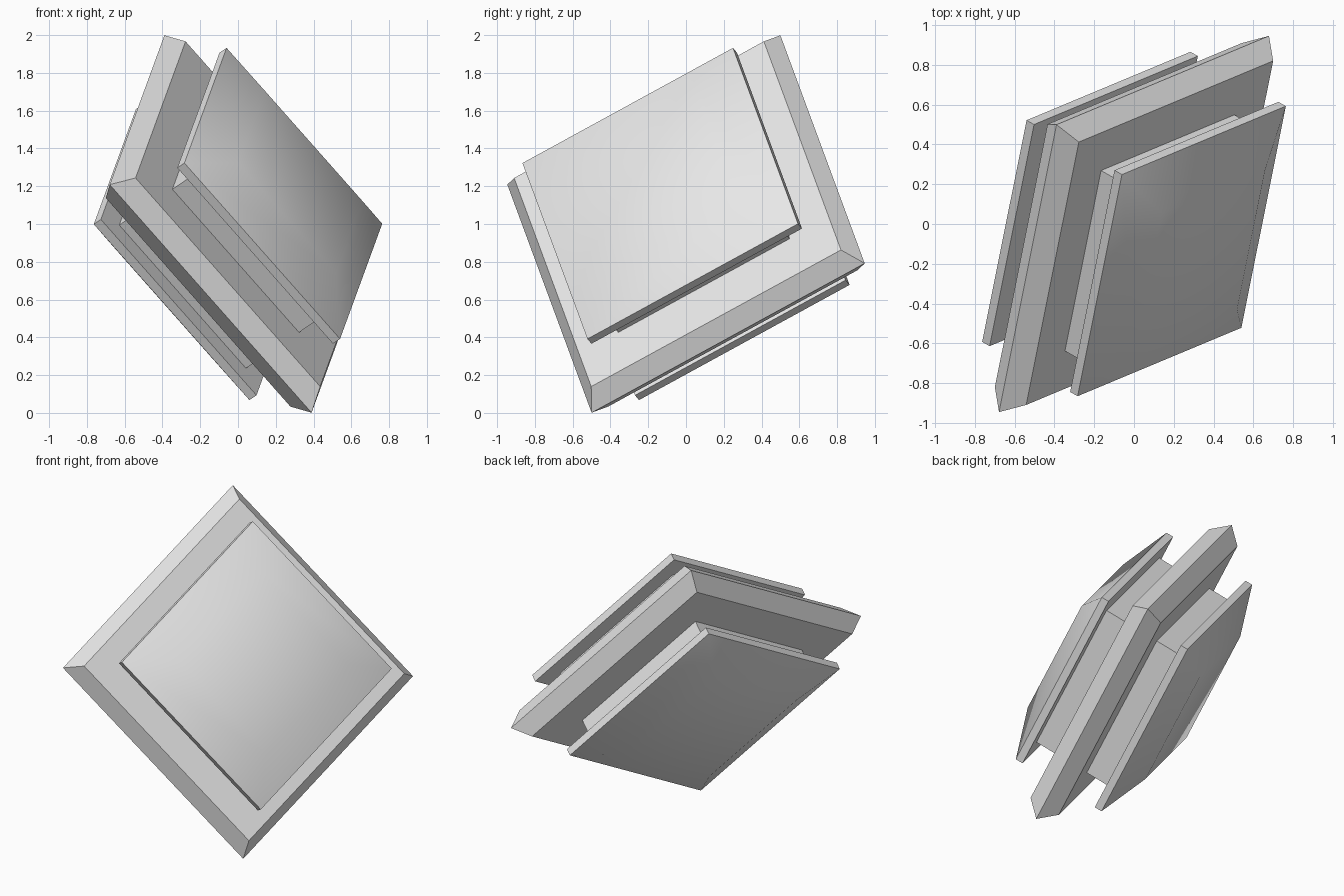
import bpy
import math
from mathutils import Matrix, Vector

cube = bpy.data.objects.get("Cube")
if cube:
    bpy.data.objects.remove(cube, do_unlink=True)

# Single grey material
grey = bpy.data.materials.new("plain_grey")
grey.use_nodes = True
colour = (0.8, 0.8, 0.8, 1)
grey.diffuse_color = colour
grey.node_tree.nodes["Principled BSDF"].inputs["Base Color"].default_value = colour

# Tilted frame of the square stack, raised to stand on its lowest corner
u = Vector((0.173, 0.864, 0.4725)).normalized()
n = Vector((0.750, -0.427, 0.506))
n = (n - u * n.dot(u)).normalized()
v = n.cross(u)
frame = Matrix.Translation((0, 0, 1)) @ Matrix((u, v, n)).transposed().to_4x4()


def square_loft(name, rings, smooth=False):
    """Stack of square rings given as (half side, height), capped at both ends."""
    corners = [(1, 1), (-1, 1), (-1, -1), (1, -1)]
    verts = [(x * s, y * s, h) for s, h in rings for x, y in corners]
    faces = [(3, 2, 1, 0)]
    for r in range(len(rings) - 1):
        for i in range(4):
            a, b = r * 4 + i, r * 4 + (i + 1) % 4
            faces.append((a, b, b + 4, a + 4))
    top = 4 * (len(rings) - 1)
    faces.append((top, top + 1, top + 2, top + 3))
    mesh = bpy.data.meshes.new(name)
    mesh.from_pydata(verts, [], faces)
    mesh.materials.append(grey)
    obj = bpy.data.objects.new(name, mesh)
    bpy.context.collection.objects.link(obj)
    obj.matrix_world = frame
    if smooth:
        bpy.ops.object.select_all(action='DESELECT')
        obj.select_set(True)
        bpy.context.view_layer.objects.active = obj
        bpy.ops.object.shade_smooth_by_angle(angle=math.radians(45))
    return obj


# Central slab with a ridged rim
square_loft("centre_slab", [(0.765, -0.105), (0.8365, 0), (0.765, 0.105)])

# Neck and cushion-topped plate on each side
half_turn = Matrix.Rotation(math.pi, 4, 'X')
for side, turn in (("upper", Matrix.Identity(4)), ("lower", half_turn)):
    neck = square_loft(side + "_neck", [(0.525, 0.1), (0.525, 0.275)])
    plate = square_loft(side + "_plate",
                        [(0.645, 0.27), (0.645, 0.32), (0.405, 0.44)], smooth=True)
    for part in (neck, plate):
        part.matrix_world = frame @ turn
